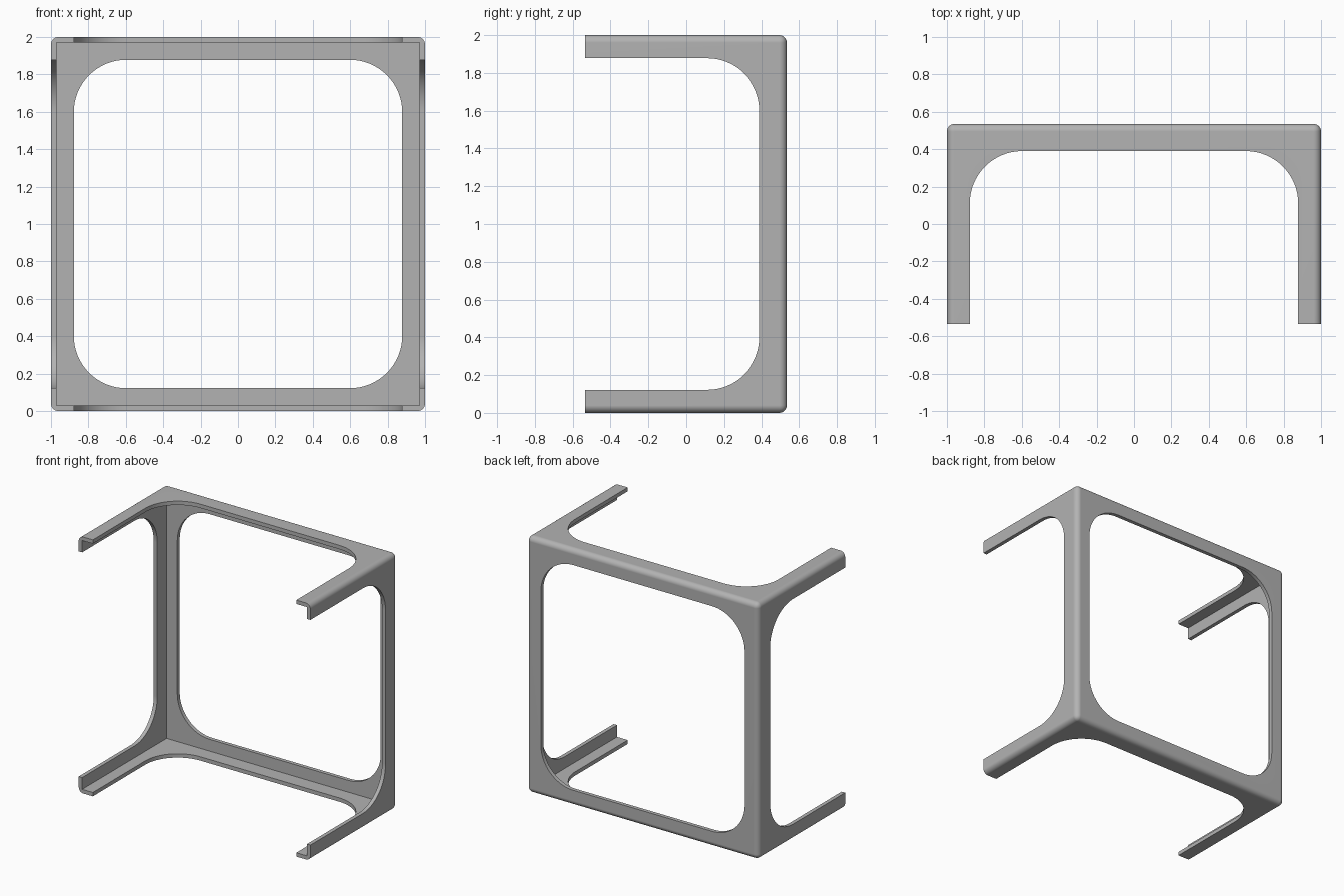
import bpy
import bmesh
from math import pi, cos, sin
from mathutils import Matrix, Vector

cube = bpy.data.objects.get("Cube")
if cube:
    bpy.data.objects.remove(cube, do_unlink=True)

DEPTH = 0.535      # half depth of the frame
WALL = 0.03        # sheet thickness
ROUND = 0.04       # outer edge radius
HOLE = 0.878       # half width of the openings
BACK = 0.39        # rear limit of the side, top and bottom openings
RADIUS = 0.28      # corner radius of the openings

grey = bpy.data.materials.new("mid grey")
grey.use_nodes = True
grey.diffuse_color = (0.45, 0.45, 0.45, 1)
grey.node_tree.nodes["Principled BSDF"].inputs["Base Color"].default_value = grey.diffuse_color


def finish(name, bm):
    bmesh.ops.recalc_face_normals(bm, faces=bm.faces)
    mesh = bpy.data.meshes.new(name)
    bm.to_mesh(mesh)
    bm.free()
    obj = bpy.data.objects.new(name, mesh)
    bpy.context.collection.objects.link(obj)
    mesh.materials.append(grey)
    return obj


def box(name, low, high, bevel=0):
    """Box between two corners; all edges off the front face can be rounded."""
    low, high = Vector(low), Vector(high)
    bm = bmesh.new()
    bmesh.ops.create_cube(bm, size=1)
    bmesh.ops.scale(bm, vec=high - low, verts=bm.verts)
    bmesh.ops.translate(bm, vec=(low + high) / 2, verts=bm.verts)
    if bevel:
        edges = [e for e in bm.edges if any(v.co.y > 0 for v in e.verts)]
        bmesh.ops.bevel(bm, geom=edges, offset=bevel, segments=6,
                        profile=0.5, affect='EDGES')
    return finish(name, bm)


def rounded_prism(name, u0, u1, v0, v1, place):
    """Rounded rectangle in (u, v), swept along w; place maps (u, v, w) to space."""
    bm = bmesh.new()
    corners = [(u1, v1, -1, -1), (u0, v1, 1, -1), (u0, v0, 1, 1), (u1, v0, -1, 1)]
    ring = []
    for quarter, (u, v, su, sv) in enumerate(corners):
        for i in range(17):
            a = (quarter + i / 16) * pi / 2
            ring.append((u + su * RADIUS + RADIUS * cos(a),
                         v + sv * RADIUS + RADIUS * sin(a)))
    ends = [[bm.verts.new(place(u, v, w)) for u, v in ring] for w in (-3, 3)]
    for end in ends:
        bm.faces.new(end)
    for i in range(len(ring)):
        j = (i + 1) % len(ring)
        bm.faces.new((ends[0][i], ends[0][j], ends[1][j], ends[1][i]))
    return finish(name, bm)


# Rounded outer shell, open at the front
frame = box("open_frame", (-1, -DEPTH, 0), (1, DEPTH, 2), ROUND)
inside = 1 - WALL
cutters = [
    box("hollow", (-inside, -2, WALL), (inside, DEPTH - WALL, 2 - WALL)),
    # Back opening, then side and top/bottom openings running out at the front
    rounded_prism("back_opening", -HOLE, HOLE, 1 - HOLE, 1 + HOLE,
                  lambda u, v, w: (u, w, v)),
    rounded_prism("side_openings", -2, BACK, 1 - HOLE, 1 + HOLE,
                  lambda u, v, w: (w, u, v)),
    rounded_prism("top_bottom_openings", -HOLE, HOLE, -2, BACK,
                  lambda u, v, w: (u, v, w)),
]

bpy.ops.object.select_all(action='DESELECT')
bpy.context.view_layer.objects.active = frame
frame.select_set(True)
for cutter in cutters:
    cutter.hide_render = True
    cut = frame.modifiers.new(cutter.name, 'BOOLEAN')
    cut.operation = 'DIFFERENCE'
    cut.solver = 'EXACT'
    cut.object = cutter
    bpy.ops.object.modifier_apply(modifier=cut.name)
    bpy.data.objects.remove(cutter, do_unlink=True)

# Smooth rounded edges, flat sheets
bpy.ops.object.shade_smooth_by_angle(angle=pi / 6)
weighted = frame.modifiers.new("flat_sheets", 'WEIGHTED_NORMAL')
weighted.keep_sharp = True
